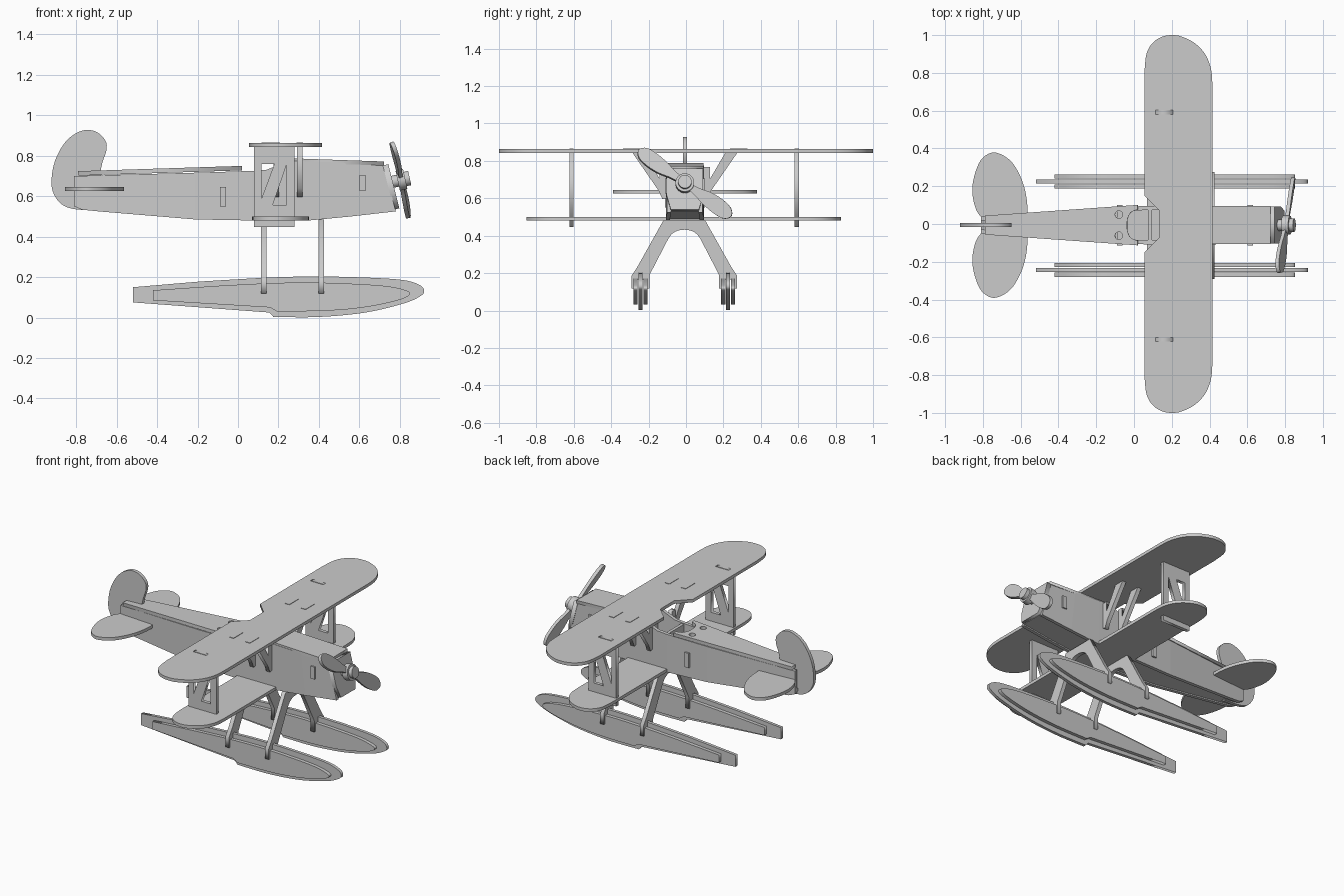
import bpy, bmesh, math
from mathutils import Matrix, Vector

if "Cube" in bpy.data.objects:
    bpy.data.objects.remove(bpy.data.objects["Cube"])

CY = -0.006  # centre line of the airframe
XY = Matrix.Identity(4)
XZ = Matrix(((1, 0, 0, 0), (0, 0, -1, 0), (0, 1, 0, 0), (0, 0, 0, 1)))
YZ = Matrix(((0, 0, 1, 0), (1, 0, 0, 0), (0, 1, 0, 0), (0, 0, 0, 1)))


def T(x, y, z):
    return Matrix.Translation((x, y, z))


def smooth(pts, n=5):
    """Catmull-Rom curve through an open list of points."""
    p = [Vector(q) for q in pts]
    p = [p[0]] + p + [p[-1]]
    out = []
    for a, b, c, d in zip(p, p[1:], p[2:], p[3:]):
        for i in range(n):
            t = i / n
            out.append(0.5 * (2 * b + (c - a) * t + (2 * a - 5 * b + 4 * c - d) * t * t
                              + (3 * b - a - 3 * c + d) * t ** 3))
    return [tuple(q) for q in out] + [tuple(p[-1])]


def mirror(pts):
    return [(x, -y) for x, y in reversed(pts)]


def flip_u(pts):
    return [(-u, v) for u, v in reversed(pts)]


def add_bm(name, bm):
    bmesh.ops.remove_doubles(bm, verts=bm.verts, dist=1e-5)
    bmesh.ops.recalc_face_normals(bm, faces=bm.faces)
    me = bpy.data.meshes.new(name)
    bm.to_mesh(me)
    bm.free()
    ob = bpy.data.objects.new(name, me)
    bpy.context.collection.objects.link(ob)
    return ob


def plate(name, loops, thick, mat):
    """Flat cut-out board: first loop is the outline, the others are holes."""
    cu = bpy.data.curves.new(name, 'CURVE')
    cu.dimensions, cu.fill_mode, cu.extrude = '2D', 'BOTH', thick / 2
    for loop in loops:
        s = cu.splines.new('POLY')
        s.points.add(len(loop) - 1)
        for pt, (u, v) in zip(s.points, loop):
            pt.co = (u, v, 0, 1)
        s.use_cyclic_u = True
    tmp = bpy.data.objects.new("tmp", cu)
    bpy.context.collection.objects.link(tmp)
    dg = bpy.context.evaluated_depsgraph_get()
    me = bpy.data.meshes.new_from_object(tmp.evaluated_get(dg))
    bm = bmesh.new()
    bm.from_mesh(me)
    bm.transform(mat)
    bpy.data.objects.remove(tmp)
    bpy.data.meshes.remove(me)
    return add_bm(name, bm)


def box(name, x0, x1, y0, y1, z0, z1):
    bm = bmesh.new()
    m = T((x0 + x1) / 2, (y0 + y1) / 2, (z0 + z1) / 2) @ Matrix.Diagonal((x1 - x0, y1 - y0, z1 - z0, 1))
    bmesh.ops.create_cube(bm, size=1, matrix=m)
    return add_bm(name, bm)


def disc(name, r, w0, w1, mat):
    bm = bmesh.new()
    bmesh.ops.create_cone(bm, cap_ends=True, segments=32, radius1=r, radius2=r, depth=w1 - w0,
                          matrix=mat @ T(0, 0, (w0 + w1) / 2))
    ob = add_bm(name, bm)
    for f in ob.data.polygons:
        f.use_smooth = len(f.vertices) == 4
    return ob


def loft(name, rings):
    """Solid through a list of four-point rings."""
    bm = bmesh.new()
    rows = [[bm.verts.new(p) for p in r] for r in rings]
    for a, b in zip(rows, rows[1:]):
        for i in range(4):
            bm.faces.new((a[i], a[(i + 1) % 4], b[(i + 1) % 4], b[i]))
    bm.faces.new(rows[0])
    bm.faces.new(rows[-1])
    return add_bm(name, bm)


# Wings with rounded tips
TIP = [(0, .2), (.03, .1), (.12, .042), (.25, .01), (.4, 0), (.55, .008), (.75, .045), (.9, .105), (.98, .18), (1, .26)]


def wing_tip(x0, x1, half, k):
    return smooth([(x0 + (x1 - x0) * u, half - d * k) for u, d in TIP], 4)


tip = wing_tip(.055, .415, 1.0, 1)
notch = [(.055, -.15), (.135, -.07), (.135, .07), (.055, .15)]
plate("upper_wing", [notch + tip + mirror(tip)], .02, T(0, 0, .853))
tip = wing_tip(.07, .35, .84, .8)
plate("lower_wing", [tip + mirror(tip)], .02, T(0, -.0125, .49))

# Fuselage sides: bottom x, bottom z, top x, top z, half width
ST = [(-.81, .55, -.81, .70, .045), (-.77, .533, -.77, .70, .048), (-.69, .525, -.69, .703, .054),
      (-.21, .485, -.21, .716, .09), (.07, .48, .07, .725, .102), (.14, .48, .14, .73, .102),
      (.27, .48, .25, .775, .102), (.35, .48, .35, .772, .102), (.56, .50, .53, .765, .1),
      (.78, .525, .72, .758, .095)]
for s, n in ((1, "left"), (-1, "right")):
    loft("fuselage_side_" + n, [[(xb, CY + s * h, zb), (xt, CY + s * h, zt),
                                 (xt, CY + s * (h - .022), zt), (xb, CY + s * (h - .022), zb)]
                                for xb, zb, xt, zt, h in ST])
loft("fuselage_floor", [[(xb, CY - h + .02, zb + .008), (xb, CY + h - .02, zb + .008),
                         (xb, CY + h - .02, zb + .028), (xb, CY - h + .02, zb + .028)]
                        for xb, zb, xt, zt, h in ST])

# Internal formers whose tabs poke through the sides
box("rear_former", -.09, -.06, CY - .107, CY + .107, .55, .645)
box("rear_former_core", -.09, -.06, CY - .085, CY + .085, .5, .72)
box("nose_former", .60, .63, CY - .107, CY + .107, .625, .705)
box("nose_former_core", .60, .63, CY - .08, CY + .08, .52, .755)
box("instrument_panel", .26, .28, CY - .085, CY + .085, .5, .77)
box("seat_back", .075, .095, CY - .082, CY + .082, .5, .72)
box("seat", .095, .2, CY - .082, CY + .082, .57, .59)

# Rear deck with cockpit notch and two round holes
edge = [(-.79, .05), (.02, .107)]
arc = smooth([(.02, .082), (-.015, .068), (-.033, .035), (-.036, 0), (-.033, -.035), (-.015, -.068), (.02, -.082)])
deck = [edge[0], edge[1]] + arc + mirror(edge)
holes = [[(-.08 + .02 * math.cos(a * math.pi / 10), y + .02 * math.sin(a * math.pi / 10)) for a in range(20)]
         for y in (.056, -.056)]
plate("rear_deck", [deck] + holes, .022, T(0, CY, .738) @ Matrix.Rotation(-.032, 4, 'Y'))
plate("nose_deck", [[(.24, -.1), (.722, -.1), (.722, .1), (.24, .1)]], .02,
      T(0, CY, .786) @ Matrix.Rotation(.034, 4, 'Y'))

# Nose board, hub and propeller on a tilted axis
def nose(x, z, deg):
    return T(x, CY, z) @ Matrix.Rotation(-math.radians(deg), 4, 'Y') @ YZ


half = [(.098, .105), (.098, -.04), (.075, -.12)]
plate("nose_board", [half + flip_u(half)], .028, nose(.755, .653, 14))
ax = nose(.805, .68, 12.5)
disc("propeller_shaft", .03, -.06, .02, ax)
disc("propeller_hub", .05, -.016, .022, ax)
disc("propeller_cap", .036, .022, .045, ax)
blade = smooth([(.02, .016), (.08, .024), (.15, .042), (.22, .046), (.28, .034), (.307, 0),
                (.28, -.034), (.22, -.042), (.15, -.036), (.08, -.022), (.02, -.016)])
for i in range(2):
    m = ax @ Matrix.Rotation(math.radians(-36 + 180 * i), 4, 'Z') @ Matrix.Rotation(math.radians(10), 4, 'X')
    plate("propeller_blade_%d" % (i + 1), [blade], .02, m)

# Tail
fin = smooth([(-.69, .53), (-.80, .535), (-.865, .555), (-.905, .6), (-.922, .66), (-.91, .757), (-.873, .84),
              (-.824, .896), (-.76, .926), (-.70, .918), (-.656, .876), (-.65, .83), (-.67, .767), (-.68, .72)])
plate("tail_fin", [fin], .022, T(0, CY, 0) @ XZ)
tp = smooth([(-.78, .015), (-.835, .08), (-.856, .2), (-.82, .33), (-.76, .382), (-.70, .373), (-.64, .325),
             (-.59, .23), (-.567, .13), (-.565, .045)])
plate("tailplane", [tp + mirror(tp)], .02, T(0, CY, .635))

# Wing struts with N-shaped openings and tabs
outline = [(.08, .447), (.28, .447), (.28, .843), (.207, .843), (.207, .866), (.115, .866), (.115, .843), (.08, .843)]
tri_a = [(.115, .76), (.115, .585), (.18, .76)]
tri_b = [(.24, .755), (.172, .557), (.24, .557)]
for s, n in ((1, "left"), (-1, "right")):
    plate("wing_strut_" + n, [outline, tri_a, tri_b], .022, T(0, s * .602 - .01, 0) @ XZ)

# Centre struts from the fuselage up to the upper wing
cab = [(.285, .85), (.22, .85), (.135, .705), (.135, .768), (.1, .768), (.1, .6), (.12, .595), (.14, .64)]
for x in (.188, .305):
    for s, n in ((1, "left"), (-1, "right")):
        pts = cab if s > 0 else flip_u(cab)
        plate("centre_strut_" + n, [pts], .027, T(x, CY, 0) @ YZ)
        y = s * .286 + CY / 2
        box("centre_strut_tab_" + n, x - .016, x + .016, y - .047, y + .047, .846, .866)

# Floats: a long middle board between two smaller cheeks
core = [(-.52, .15), (-.52, .075), (.155, .025)] + smooth(
    [(.175, .003), (.4, .003), (.63, .025), (.82, .07), (.9, .105), (.92, .13), (.9, .16), (.82, .185),
     (.65, .197), (.4, .203), (.16, .198), (-.19, .178)])
cheek = [(-.42, .135), (-.42, .085), (.16, .05)] + smooth(
    [(.19, .031), (.42, .033), (.62, .05), (.79, .085), (.85, .115), (.82, .138), (.7, .159), (.4, .173),
     (.16, .17), (-.1, .157)])
for s, n in ((1, "left"), (-1, "right")):
    y = s * .234 - .009
    plate("float_core_" + n, [core], .02, T(0, y, 0) @ XZ)
    for d in (-.026, .026):
        plate("float_cheek_" + n, [cheek], .022, T(0, y + d, 0) @ XZ)

# Arched float legs with forked feet
leg = [(0, .485), (.11, .485), (.25, .235), (.283, .185), (.283, .118), (.256, .118), (.256, .165), (.244, .165),
       (.244, .2), (.224, .2), (.224, .165), (.212, .165), (.212, .118), (.186, .118), (.186, .19)]
leg += smooth([(.085, .385), (.065, .41), (.035, .427), (0, .432)])
for x, n in ((.127, "rear"), (.412, "front")):
    plate("float_leg_" + n, [leg[1:-1] + [(0, .432)] + flip_u(leg[1:-1])], .026, T(x, -.009, 0) @ YZ)
